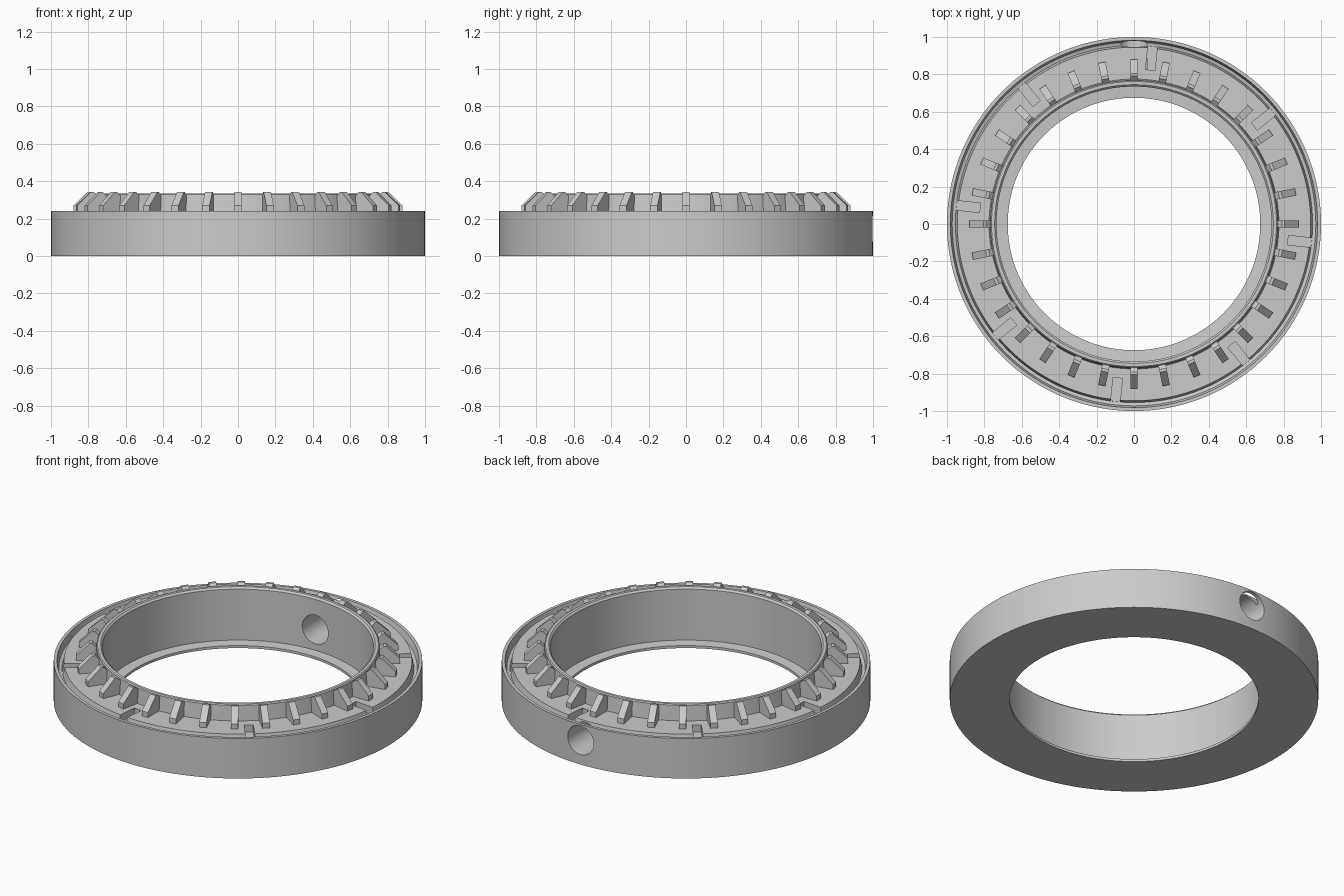
import bpy, bmesh, math
from mathutils import Matrix, Vector

old = bpy.data.objects.get("Cube")
if old:
    bpy.data.objects.remove(old, do_unlink=True)

SEGMENTS = 144
GREY = (0.6, 0.6, 0.6, 1.0)

mat = bpy.data.materials.new("light_grey")
mat.use_nodes = True
mat.diffuse_color = GREY
shader = next(n for n in mat.node_tree.nodes if n.type == "BSDF_PRINCIPLED")
shader.inputs["Base Color"].default_value = GREY


def make_object(name, bm):
    bmesh.ops.recalc_face_normals(bm, faces=bm.faces)
    mesh = bpy.data.meshes.new(name)
    bm.to_mesh(mesh)
    bm.free()
    mesh.materials.append(mat)
    obj = bpy.data.objects.new(name, mesh)
    bpy.context.collection.objects.link(obj)
    return obj


def lathe(name, profile):
    bm = bmesh.new()
    rings = []
    for i in range(SEGMENTS):
        a = math.tau * i / SEGMENTS
        rings.append([bm.verts.new((r * math.cos(a), r * math.sin(a), z)) for r, z in profile])
    n = len(profile)
    for i in range(SEGMENTS):
        here, after = rings[i], rings[(i + 1) % SEGMENTS]
        for j in range(n):
            k = (j + 1) % n
            bm.faces.new((here[j], after[j], after[k], here[k]))
    return make_object(name, bm)


def extrude_radial(bm, section, width, angle):
    # Prism from a radius/height section, turned about the ring axis
    turn = Matrix.Rotation(angle, 3, "Z")
    sides = [[bm.verts.new(turn @ Vector((r, s * width / 2, z))) for r, z in section] for s in (-1, 1)]
    bm.faces.new(sides[0])
    bm.faces.new(sides[1])
    for j in range(len(section)):
        k = (j + 1) % len(section)
        bm.faces.new((sides[0][j], sides[0][k], sides[1][k], sides[1][j]))


def cut(target, cutter):
    cutter.hide_render = True
    mod = target.modifiers.new("cut", "BOOLEAN")
    mod.operation = "DIFFERENCE"
    mod.solver = "EXACT"
    mod.object = cutter
    bpy.ops.object.select_all(action="DESELECT")
    bpy.context.view_layer.objects.active = target
    target.select_set(True)
    bpy.ops.object.modifier_apply(modifier=mod.name)
    bpy.data.objects.remove(cutter, do_unlink=True)


# Ring body: lower lip, bore, collar, flat plate, gutter and outer rim
body = lathe("ring_body", [
    (0.675, 0), (1, 0), (1, 0.24), (0.982, 0.24), (0.972, 0.2), (0.955, 0.195),
    (0.945, 0.24), (0.775, 0.24), (0.768, 0.33), (0.762, 0.335), (0.745, 0.335),
    (0.735, 0.325), (0.735, 0.02), (0.675, 0.015),
])

# Eight notches running from the gutter into the plate
bm = bmesh.new()
for i in range(8):
    extrude_radial(bm, [(0.828, 0.197), (0.963, 0.197), (0.963, 0.3), (0.828, 0.3)],
                   0.05, math.radians(84 + 45 * i))
cut(body, make_object("notch_cutter", bm))

# Round hole through the back wall
bm = bmesh.new()
place = Matrix.Translation((0, 0.86, 0.145)) @ Matrix.Rotation(math.pi / 2, 4, "X")
bmesh.ops.create_cone(bm, cap_ends=True, segments=48, radius1=0.086, radius2=0.086,
                      depth=0.4, matrix=place)
cut(body, make_object("hole_cutter", bm))

bpy.ops.object.select_all(action="DESELECT")
bpy.context.view_layer.objects.active = body
body.select_set(True)
bpy.ops.object.shade_smooth_by_angle(angle=math.radians(25))

# Sloped ribs around the collar
bm = bmesh.new()
for i in range(32):
    extrude_radial(bm, [(0.76, 0.235), (0.88, 0.235), (0.88, 0.27), (0.805, 0.342),
                        (0.79, 0.342), (0.766, 0.32), (0.76, 0.32)],
                   0.04, math.tau * i / 32)
make_object("collar_ribs", bm)
